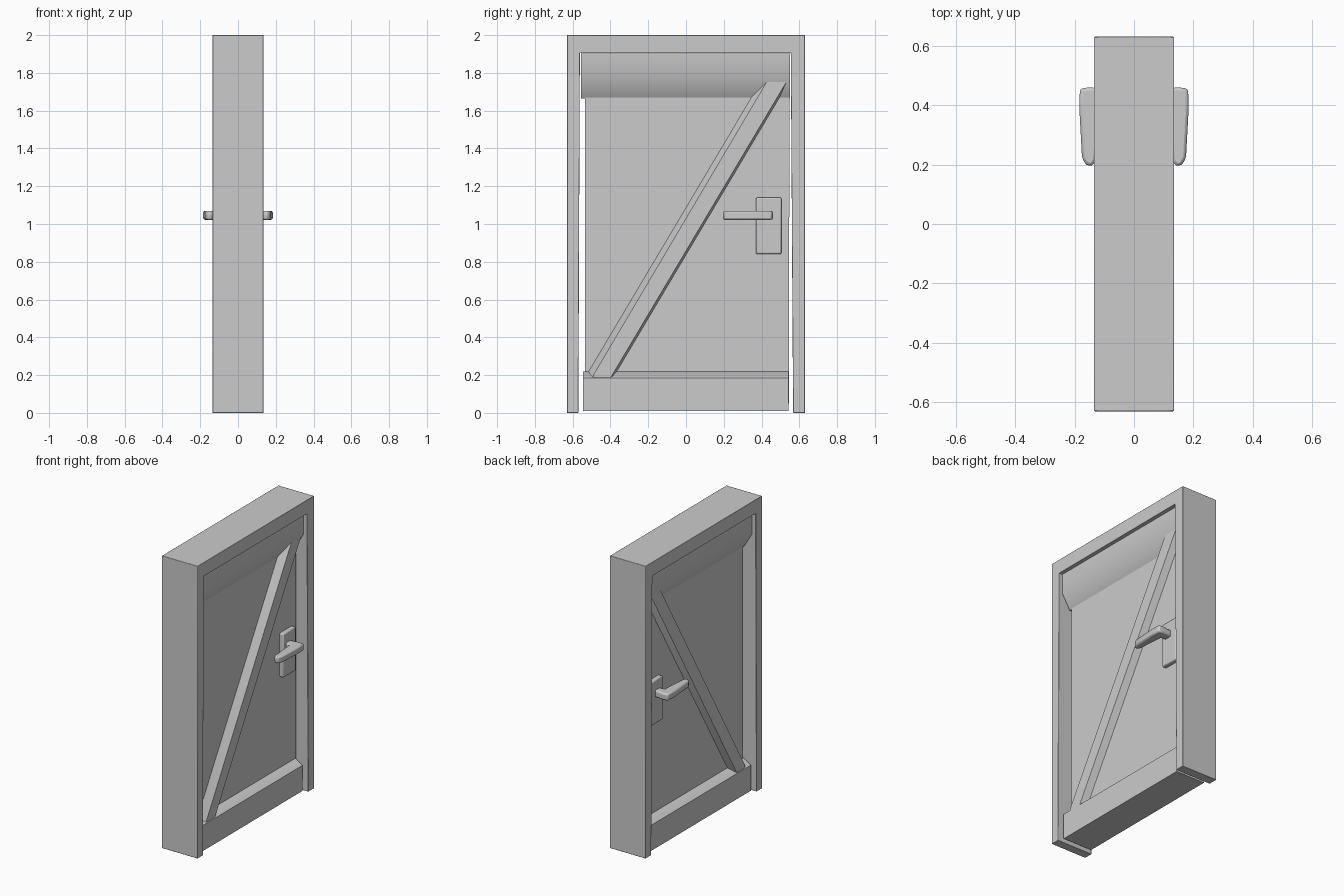
import bpy, bmesh, math

if "Cube" in bpy.data.objects:
    bpy.data.objects.remove(bpy.data.objects["Cube"])


def prism(name, pts, lo, hi, axis, bevel=0.0, mirror=False, end=None):
    """Extrude a 2D outline along an axis (optionally to another end outline);
    mirror copies it to the -x side."""
    place = {"x": lambda a, b, t: (t, a, b),
             "y": lambda a, b, t: (a, t, b),
             "z": lambda a, b, t: (a, b, t)}[axis]
    bm = bmesh.new()
    low = [bm.verts.new(place(a, b, lo)) for a, b in pts]
    top = [bm.verts.new(place(a, b, hi)) for a, b in (end or pts)]
    bm.faces.new(low)
    bm.faces.new(top)
    n = len(pts)
    for i in range(n):
        j = (i + 1) % n
        bm.faces.new((low[i], low[j], top[j], top[i]))
    bmesh.ops.recalc_face_normals(bm, faces=bm.faces)
    me = bpy.data.meshes.new(name)
    bm.to_mesh(me)
    bm.free()
    ob = bpy.data.objects.new(name, me)
    bpy.context.collection.objects.link(ob)
    if bevel:
        m = ob.modifiers.new("bevel", "BEVEL")
        m.width, m.segments, m.limit_method = bevel, 2, "ANGLE"
        m.angle_limit = math.radians(25)
    if mirror:
        ob.modifiers.new("mirror", "MIRROR")
    bpy.ops.object.select_all(action="DESELECT")
    bpy.context.view_layer.objects.active = ob
    ob.select_set(True)
    bpy.ops.object.shade_smooth_by_angle(angle=math.radians(50))
    return ob


# Door frame: two jambs and a lintel as one U outline
prism("door_frame",
      [(-0.63, 0), (-0.57, 0), (-0.562, 1.905), (0.555, 1.905), (0.567, 0),
       (0.63, 0), (0.63, 2), (-0.63, 2)], -0.135, 0.135, "x", 0.003)

# Recessed door panel
prism("door_panel",
      [(-0.535, 0.05), (0.545, 0.05), (0.548, 1.88), (-0.535, 1.88)],
      -0.056, 0.056, "x")

# Raised rails with sloped inner edges, thick on both faces
prism("bottom_rail",
      [(-0.11, 0.01), (0.11, 0.01), (0.11, 0.185), (0.054, 0.22),
       (-0.054, 0.22), (-0.11, 0.185)], -0.545, 0.542, "y")
prism("top_rail",
      [(-0.11, 1.902), (-0.11, 1.76), (-0.054, 1.665), (0.054, 1.665),
       (0.11, 1.76), (0.11, 1.902)], -0.555, 0.55, "y")

# Diagonal brace on both faces, with sloped sides
prism("diagonal_brace",
      [(-0.535, 0.15), (-0.39, 0.15), (-0.375, 0.2), (0.54, 1.74),
       (0.54, 1.79), (0.41, 1.79), (-0.535, 0.2)], 0.045, 0.105, "x",
      mirror=True,
      end=[(-0.49, 0.15), (-0.42, 0.15), (-0.387, 0.207), (0.53, 1.75),
           (0.53, 1.79), (0.45, 1.79), (-0.49, 0.2)])

# Lock plates
prism("lock_plate", [(0.37, 0.84), (0.505, 0.84), (0.505, 1.14), (0.37, 1.14)],
      0.045, 0.085, "x", 0.008, mirror=True)

# Lever handles with their necks
prism("lever_handle",
      [(0.06, 0.40), (0.115, 0.395), (0.128, 0.215), (0.14, 0.195),
       (0.162, 0.198), (0.175, 0.225), (0.184, 0.39), (0.182, 0.455),
       (0.15, 0.46), (0.06, 0.45)], 1.022, 1.07, "z", 0.01, mirror=True)
